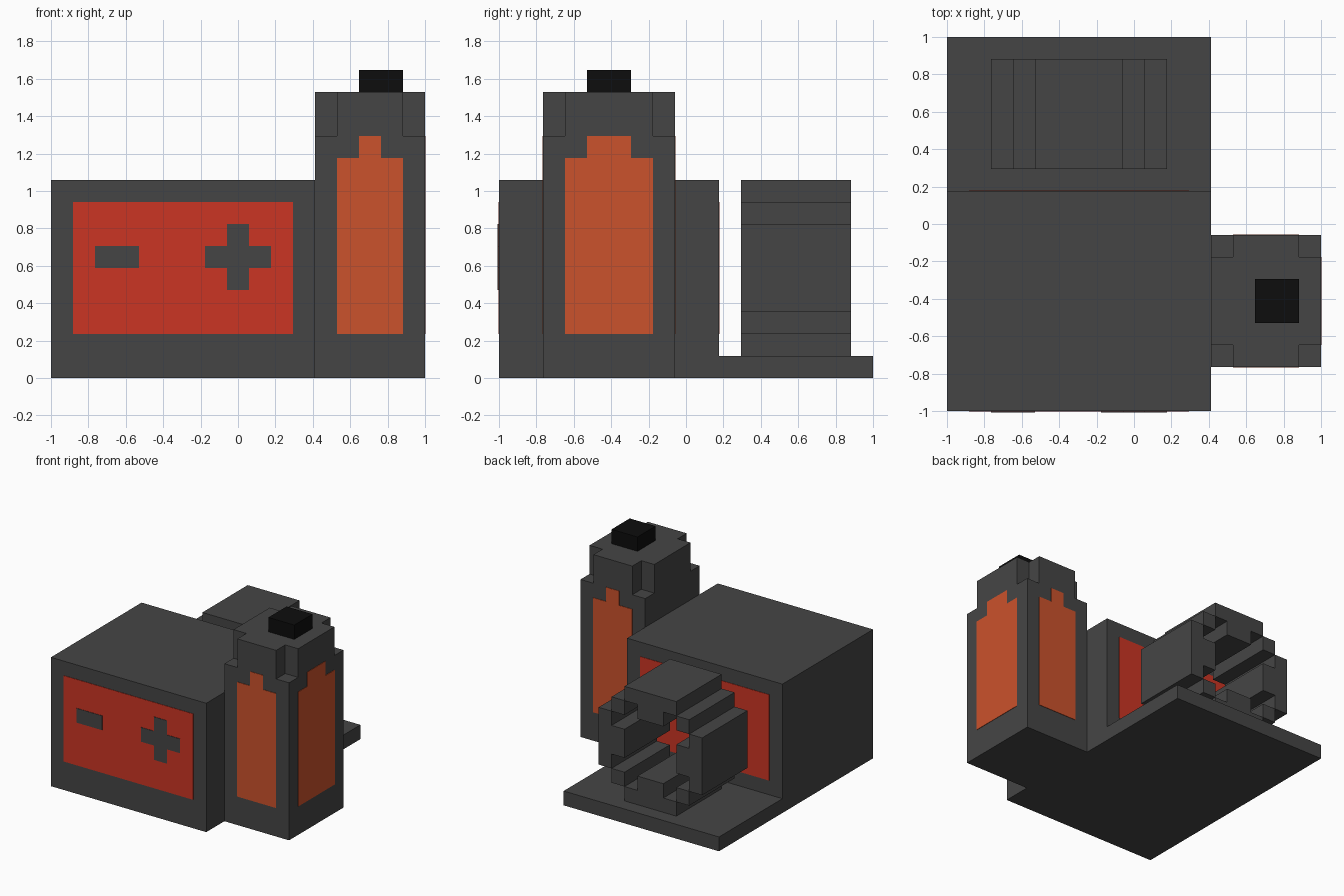
import bpy, bmesh

if "Cube" in bpy.data.objects:
    bpy.data.objects.remove(bpy.data.objects["Cube"])

U = 2 / 17      # one block of the modelling grid
T = 0.03        # painted plate thickness, in blocks


def material(name, rgb):
    m = bpy.data.materials.new(name)
    m.diffuse_color = (*rgb, 1)
    m.use_nodes = True
    m.node_tree.nodes["Principled BSDF"].inputs["Base Color"].default_value = m.diffuse_color
    return m


GREY = material("dark_grey", (0.06, 0.06, 0.06))
RED = material("red", (0.597, 0.035, 0.017))
ORANGE = material("orange", (0.597, 0.084, 0.025))
BLACK = material("black", (0.004, 0.004, 0.004))


def prism(name, outline, axis, lo, hi, mat):
    """Extrude a 2D outline (in blocks) along an axis from lo to hi."""
    def place(p, d):
        x, y, z = {"x": (d, *p), "y": (p[0], d, p[1]), "z": (*p, d)}[axis]
        return (x * U - 1, y * U - 1, z * U)

    bm = bmesh.new()
    a = [bm.verts.new(place(p, lo)) for p in outline]
    b = [bm.verts.new(place(p, hi)) for p in outline]
    bm.faces.new(a)
    bm.faces.new(b)
    for i in range(len(a)):
        j = (i + 1) % len(a)
        bm.faces.new((a[i], a[j], b[j], b[i]))
    bmesh.ops.recalc_face_normals(bm, faces=bm.faces)
    mesh = bpy.data.meshes.new(name)
    bm.to_mesh(mesh)
    bm.free()
    mesh.materials.append(mat)
    obj = bpy.data.objects.new(name, mesh)
    bpy.context.collection.objects.link(obj)
    return obj


def rect(u0, u1, v0, v1):
    return [(u0, v0), (u1, v0), (u1, v1), (u0, v1)]


def plus(u0, u1, v0, v1, n=1):
    """Rectangle with n-sized square notches in its corners."""
    return [(u0 + n, v0), (u1 - n, v0), (u1 - n, v0 + n), (u1, v0 + n),
            (u1, v1 - n), (u1 - n, v1 - n), (u1 - n, v1), (u0 + n, v1),
            (u0 + n, v1 - n), (u0, v1 - n), (u0, v0 + n), (u0 + n, v0 + n)]


# Main housing and rear shelf
prism("housing", rect(0, 12, 0, 10), "z", 0, 9, GREY)
prism("rear_shelf", rect(0, 12, 10, 17), "z", 0, 1, GREY)

# Red panels, with minus and plus marks on the front one
prism("front_panel", rect(1, 11, 2, 8), "y", -T, 0, RED)
prism("rear_panel", rect(1, 11, 2, 8), "y", 10, 10 + T, RED)
prism("minus_mark", rect(2, 4, 5, 6), "y", -2 * T, -T, GREY)
prism("plus_mark", plus(7, 10, 4, 7), "y", -2 * T, -T, GREY)

# Side tower with notched top and black cap
prism("tower", rect(12, 17, 2, 8), "z", 0, 11, GREY)
prism("tower_top", plus(12, 17, 2, 8), "z", 11, 13, GREY)
prism("tower_cap", rect(14, 16, 4, 6), "z", 13, 14, BLACK)


# Orange stepped windows on the three exposed tower faces
def window(u0, u1):
    return [(u0, 2), (u1, 2), (u1, 10), (u1 - 1, 10), (u1 - 1, 11),
            (u0 + 1, 11), (u0 + 1, 10), (u0, 10)]


prism("tower_window_front", window(13, 16), "y", 2 - T, 2, ORANGE)
prism("tower_window_back", window(13, 16), "y", 8, 8 + T, ORANGE)
prism("tower_window_side", window(3, 7), "x", 17, 17 + T, ORANGE)

# Rear ring: four toothed slabs and four corner bars around the centre (6, 5)
slab = [(-2, 4), (-2, 3), (-1, 3), (-1, 2), (1, 2), (1, 3), (2, 3), (2, 4)]
corner = rect(2, 3, 2, 3)
for i in range(4):
    prism(f"ring_slab_{i}", [(6 + u, 5 + v) for u, v in slab], "y", 11, 16, GREY)
    prism(f"ring_corner_{i}", [(6 + u, 5 + v) for u, v in corner], "y", 11, 16, GREY)
    slab = [(-v, u) for u, v in slab]
    corner = [(-v, u) for u, v in corner]
